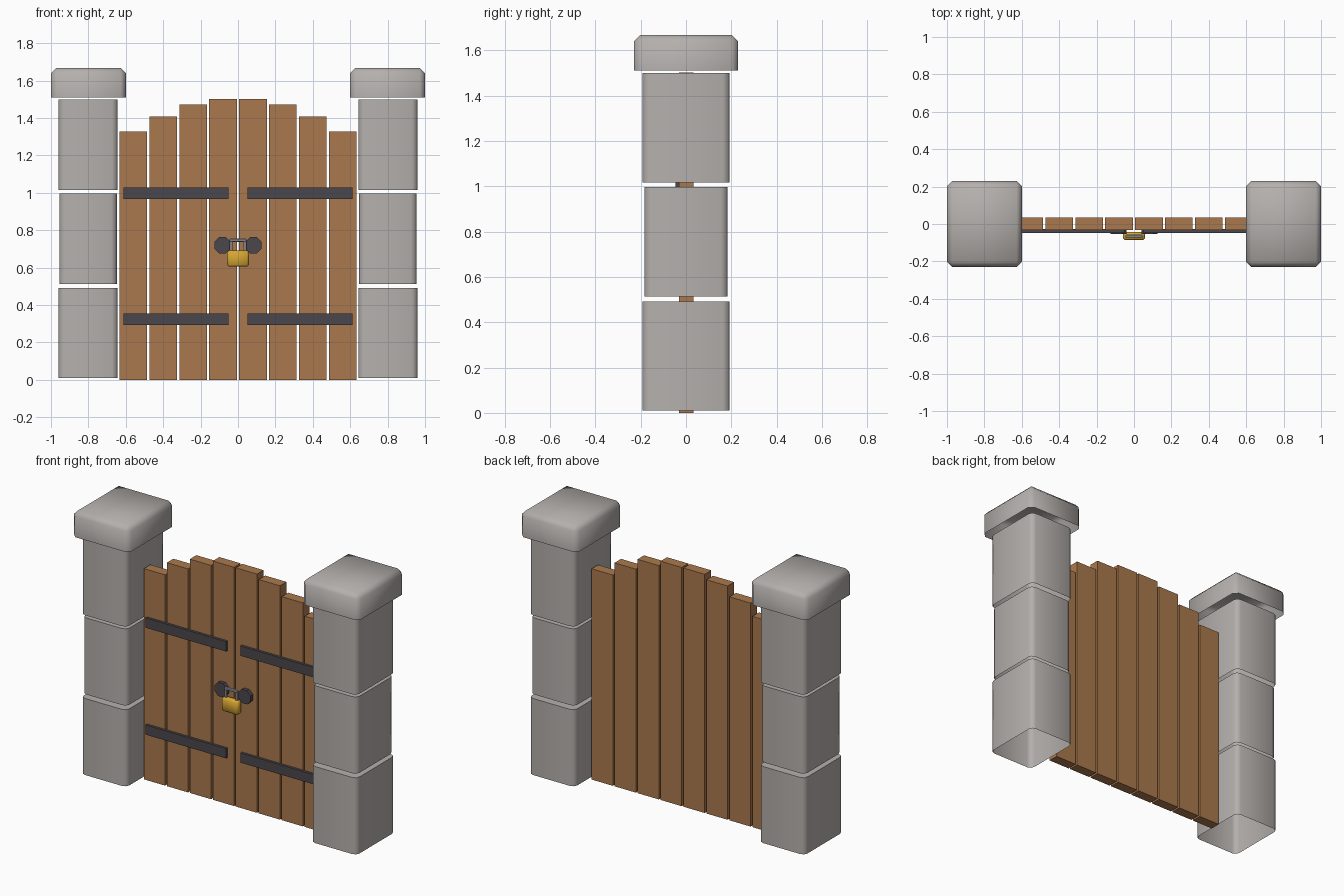
import bpy, bmesh, math
from mathutils import Matrix

if "Cube" in bpy.data.objects:
    bpy.data.objects.remove(bpy.data.objects["Cube"])


def mat(name, rgb):
    m = bpy.data.materials.new(name)
    lin = [((c / 255 + 0.055) / 1.055) ** 2.4 for c in rgb]
    m.diffuse_color = (*lin, 1)
    m.use_nodes = True
    m.node_tree.nodes["Principled BSDF"].inputs["Base Color"].default_value = m.diffuse_color
    return m


STONE = mat("grey stone", (181, 176, 173))
WOOD = mat("brown wood", (171, 121, 77))
IRON = mat("dark iron", (74, 71, 76))
BRASS = mat("brass", (214, 166, 50))
STEEL = mat("light steel", (168, 168, 174))


def finish(bm, name, material, smooth=None):
    me = bpy.data.meshes.new(name)
    bmesh.ops.recalc_face_normals(bm, faces=bm.faces)
    bm.to_mesh(me)
    bm.free()
    ob = bpy.data.objects.new(name, me)
    bpy.context.collection.objects.link(ob)
    me.materials.append(material)
    if smooth:
        bpy.ops.object.select_all(action='DESELECT')
        ob.select_set(True)
        bpy.context.view_layer.objects.active = ob
        bpy.ops.object.shade_smooth_by_angle(angle=math.radians(smooth))
    return ob


def box(name, lo, hi, material, bevel=0, segs=1, edges=None, open_base=False, smooth=None):
    """Box from two corners; edges picks which edges get the bevel."""
    bm = bmesh.new()
    bmesh.ops.create_cube(bm, size=1)
    for v in bm.verts:
        for i in range(3):
            v.co[i] = lo[i] if v.co[i] < 0 else hi[i]
    if bevel:
        es = [e for e in bm.edges if edges is None or edges(e)]
        bmesh.ops.bevel(bm, geom=es, offset=bevel, segments=segs, profile=0.5,
                        affect='EDGES', clamp_overlap=True)
    if open_base:
        base = [f for f in bm.faces if all(v.co.z < lo[2] + 1e-4 for v in f.verts)]
        outward = base[0].normal.z
        bmesh.ops.delete(bm, geom=base, context='FACES')
    return finish(bm, name, material, smooth)


def upright(e):
    return abs(e.verts[0].co.z - e.verts[1].co.z) > 0.01


for s, side in ((-1, "left"), (1, "right")):
    def span(a, b):
        return (a, b) if s > 0 else (-b, -a)

    # pillar blocks with rounded upright corners
    for i, (a, b, hy, z0, z1) in enumerate(((0.643, 0.960, 0.193, 0.01, 0.492),
                                            (0.648, 0.955, 0.184, 0.514, 0.996),
                                            (0.643, 0.960, 0.193, 1.016, 1.50))):
        x0, x1 = span(a, b)
        box(f"{side}_pillar_block_{i + 1}", (x0, -hy, z0), (x1, hy, z1), STONE,
            0.03, 2, upright, True, 60)

    # pillar cap, chamfered except around its base
    x0, x1 = span(0.60, 1.0)
    box(f"{side}_pillar_cap", (x0, -0.23, 1.51), (x1, 0.23, 1.668), STONE, 0.028, 1,
        lambda e: max(v.co.z for v in e.verts) > 1.6, True, 60)

    # planks stepping down from the middle
    for i, top in enumerate((1.503, 1.472, 1.407, 1.327)):
        x0, x1 = span(0.006 + 0.16 * i, 0.154 + 0.16 * i)
        box(f"{side}_plank_{i + 1}", (x0, -0.031, 0), (x1, 0.034, top), WOOD)

    # iron straps
    for nm, z0, z1 in (("lower", 0.294, 0.355), ("upper", 0.967, 1.029)):
        x0, x1 = span(0.05, 0.612)
        box(f"{side}_{nm}_strap", (x0, -0.047, z0), (x1, -0.028, z1), IRON)

    # eight-sided lock plate
    bm = bmesh.new()
    bmesh.ops.create_cone(bm, cap_ends=True, segments=8, radius1=0.047, radius2=0.047, depth=0.024)
    bmesh.ops.transform(bm, verts=bm.verts, matrix=Matrix.Translation((s * 0.083, -0.042, 0.72))
                        @ Matrix.Rotation(math.pi / 2, 4, 'X') @ Matrix.Rotation(math.pi / 8, 4, 'Z'))
    finish(bm, f"{side}_lock_plate", IRON)

# padlock body
box("padlock_body", (-0.058, -0.086, 0.605), (0.058, -0.044, 0.692), BRASS, 0.01, 1, smooth=50)

# padlock shackle: two legs and a bar
for s, side in ((-1, "left"), (1, "right")):
    box(f"{side}_shackle_leg", (s * 0.038 - 0.008, -0.073, 0.685),
        (s * 0.038 + 0.008, -0.057, 0.742), STEEL, 0.003)
box("shackle_bar", (-0.046, -0.073, 0.738), (0.046, -0.057, 0.755), STEEL, 0.004)
